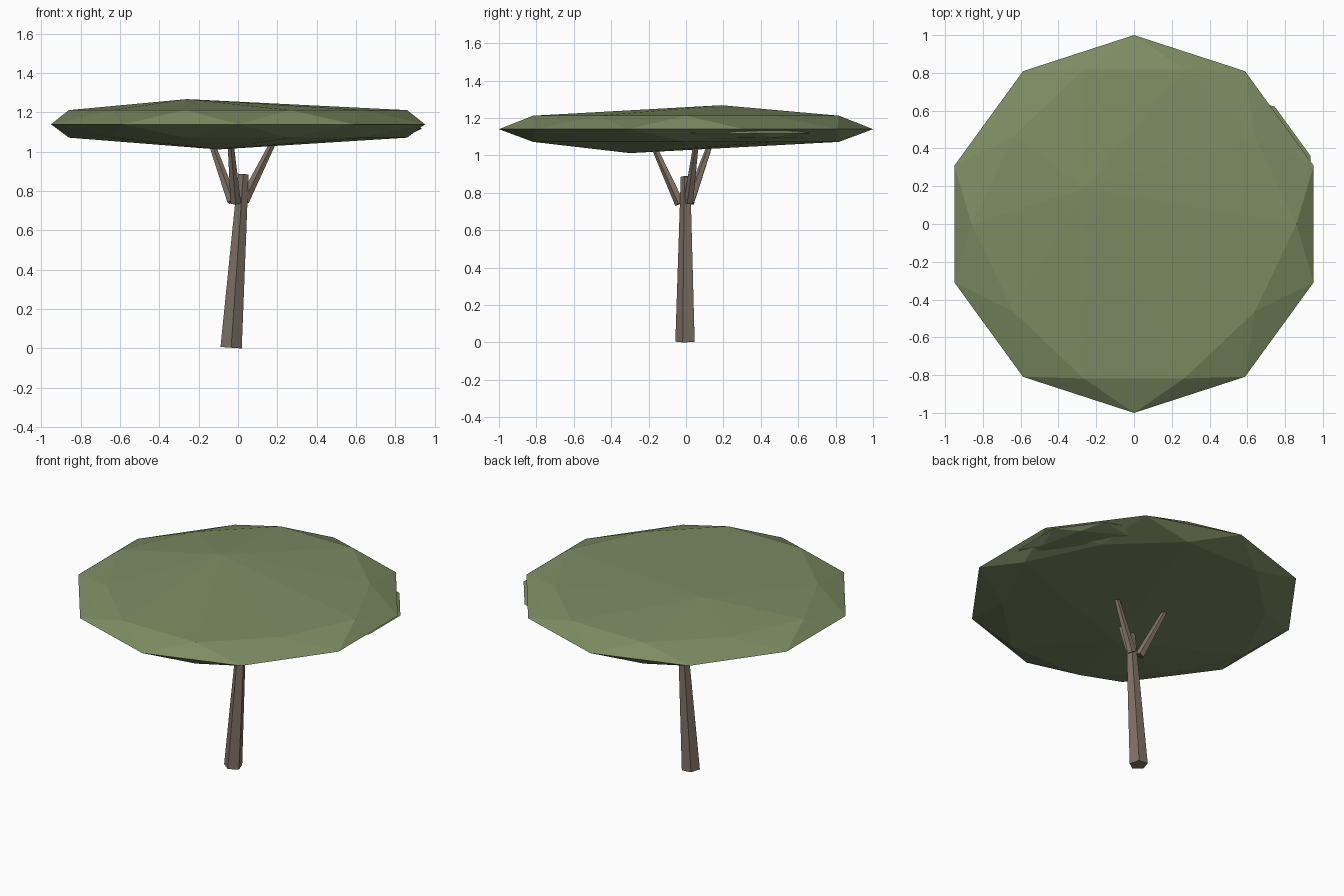
import bpy, bmesh, math
from mathutils import Vector, Matrix

if "Cube" in bpy.data.objects:
    bpy.data.objects.remove(bpy.data.objects["Cube"])


def material(name, color):
    m = bpy.data.materials.new(name)
    m.diffuse_color = (*color, 1)
    m.use_nodes = True
    m.node_tree.nodes["Principled BSDF"].inputs["Base Color"].default_value = m.diffuse_color
    return m


LEAF = material("leaf_green", (0.205, 0.262, 0.122))
BARK = material("bark_brown", (0.216, 0.168, 0.130))


def finish(name, bm, mat):
    bmesh.ops.recalc_face_normals(bm, faces=bm.faces)
    mesh = bpy.data.meshes.new(name)
    bm.to_mesh(mesh)
    bm.free()
    mesh.materials.append(mat)
    obj = bpy.data.objects.new(name, mesh)
    bpy.context.collection.objects.link(obj)
    return obj


def limb(name, start, end, r1, r2):
    """Tapered five-sided limb with one corner facing the front."""
    a, b = Vector(start), Vector(end)
    axis = (b - a).normalized()
    turn = Vector((0, 0, 1)).rotation_difference(axis).to_matrix()
    bm = bmesh.new()
    rings = []
    for centre, r in ((a, r1), (b, r2)):
        ring = []
        for i in range(5):
            t = math.radians(-90 + 72 * i)
            ring.append(bm.verts.new(centre + turn @ Vector((r * math.cos(t), r * math.sin(t), 0))))
        rings.append(ring)
    low, high = rings
    for i in range(5):
        j = (i + 1) % 5
        bm.faces.new((low[i], low[j], high[j], high[i]))
    bm.faces.new(low[::-1])
    bm.faces.new(high)
    return finish(name, bm, BARK)


# Leaning trunk
limb("trunk", (-0.035, 0, 0.004), (0.027, 0, 0.887), 0.057, 0.028)

# Three branches reaching into the canopy
limb("front_branch", (-0.012, -0.032, 0.742), (-0.042, -0.195, 1.10), 0.028, 0.014)
limb("left_branch", (-0.028, 0.02, 0.748), (-0.155, 0.145, 1.10), 0.028, 0.014)
limb("right_branch", (0.03, 0.015, 0.75), (0.205, 0.06, 1.10), 0.028, 0.014)

# Main canopy: wide faceted disc with off-centre crown and underside points
bm = bmesh.new()
bm.verts.new((-0.26, 0.19, 1.268))
bm.verts.new((-0.10, -0.30, 1.012))
for i in range(10):
    rim = math.radians(18 + 36 * i)
    bm.verts.new((math.cos(rim), math.sin(rim), 1.14))
    t = math.radians(36 * i)
    r = 0.79 if i in (1, 4, 6, 9) else 0.86
    for z in (1.212, 1.072):
        bm.verts.new((r * math.cos(t), r * math.sin(t), z))
bmesh.ops.convex_hull(bm, input=bm.verts)
finish("canopy", bm, LEAF)

# Smaller leaf clump poking out at the back right
bm = bmesh.new()
bmesh.ops.create_icosphere(bm, subdivisions=2, radius=1,
                           matrix=Matrix.Translation((0.44, 0.20, 1.118)) @ Matrix.Diagonal((0.52, 0.52, 0.05, 1)))
finish("side_clump", bm, LEAF)
